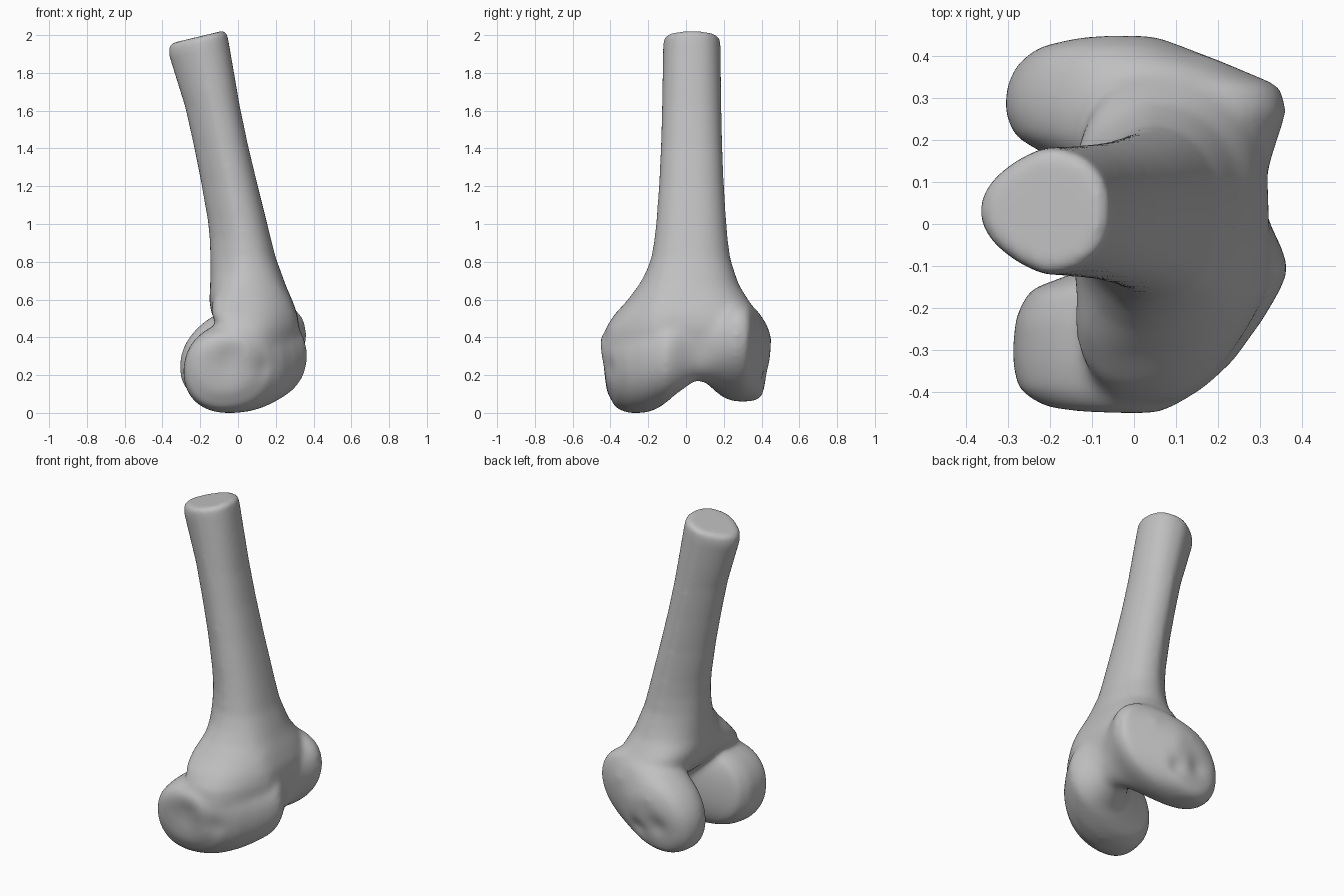
import bpy, bmesh, math
from mathutils import Vector

if "Cube" in bpy.data.objects:
    bpy.data.objects.remove(bpy.data.objects["Cube"], do_unlink=True)

SEG = 48
bm = bmesh.new()


def skin(rings):
    """Bridge equal rings of points into a closed shell."""
    loops = [[bm.verts.new(p) for p in ring] for ring in rings]
    for a, b in zip(loops, loops[1:]):
        for i in range(SEG):
            j = (i + 1) % SEG
            bm.faces.new((a[i], a[j], b[j], b[i]))
    bm.faces.new(loops[0][::-1])
    bm.faces.new(loops[-1])


def oval(a0, a1, b0, b1, power=2.0, point=0.0):
    """Superellipse in a box; point narrows the low side into a ridge."""
    out = []
    for i in range(SEG):
        t = 2 * math.pi * i / SEG
        c, s = math.cos(t), math.sin(t)
        c = math.copysign(abs(c) ** (2 / power), c)
        s = math.copysign(abs(s) ** (2 / power), s)
        s *= 1 - point * max(0, -c)
        out.append(((a0 + a1) / 2 + c * (a1 - a0) / 2,
                    (b0 + b1) / 2 + s * (b1 - b0) / 2))
    return out


# Shaft flaring into the lower body: z, x range, y range, ridge, tilt
shaft = [
    (0.26, 0.08, 0.28, -0.36, 0.32, 0, 0),
    (0.35, 0.00, 0.315, -0.43, 0.39, 0, 0),
    (0.43, -0.09, 0.325, -0.425, 0.41, 0, 0),
    (0.50, -0.14, 0.315, -0.38, 0.38, 0, 0),
    (0.57, -0.152, 0.29, -0.315, 0.335, 0, 0),
    (0.65, -0.148, 0.255, -0.255, 0.285, 0.1, 0),
    (0.72, -0.147, 0.23, -0.215, 0.26, 0.2, 0),
    (0.80, -0.147, 0.20, -0.185, 0.235, 0.25, 0),
    (0.90, -0.15, 0.175, -0.168, 0.222, 0.3, 0),
    (1.00, -0.16, 0.15, -0.157, 0.213, 0.3, 0),
    (1.20, -0.195, 0.10, -0.142, 0.20, 0.33, 0),
    (1.40, -0.235, 0.052, -0.133, 0.192, 0.33, 0),
    (1.60, -0.28, 0.01, -0.127, 0.187, 0.33, 0),
    (1.91, -0.365, -0.05, -0.122, 0.184, 0.33, 0.24),
    (1.955, -0.365, -0.06, -0.118, 0.18, 0.33, 0.24),
    (1.97, -0.345, -0.08, -0.098, 0.16, 0.33, 0.24),
]
rings = []
for z, x0, x1, y0, y1, ridge, tilt in shaft:
    ring = []
    for x, y in oval(x0, x1, y0, y1, 2.6 if z < 0.6 else 2.3, ridge):
        # The front narrows toward one side
        x += 0.38 * min(0, y + 0.16)
        ring.append((x, y, z + tilt * (x - (x0 + x1) / 2)))
    rings.append(ring)
skin(rings)

# Both condyles with the grooved bridge between them:
# y, x range, z range, forward rise
condyles = [
    (-0.458, -0.10, 0.05, 0.23, 0.37, 0.05),
    (-0.44, -0.22, 0.10, 0.09, 0.405, 0.08),
    (-0.40, -0.28, 0.17, 0.01, 0.435, 0.08),
    (-0.33, -0.29, 0.24, -0.02, 0.46, 0.08),
    (-0.23, -0.285, 0.31, -0.02, 0.475, 0.08),
    (-0.16, -0.25, 0.35, 0.00, 0.475, 0.08),
    (-0.11, -0.12, 0.37, 0.025, 0.475, 0.08),
    (-0.06, 0.00, 0.355, 0.065, 0.485, 0.06),
    (0.00, 0.03, 0.33, 0.11, 0.50, 0.03),
    (0.05, 0.04, 0.32, 0.145, 0.51, 0.03),
    (0.10, 0.00, 0.32, 0.13, 0.52, 0.08),
    (0.16, -0.20, 0.33, 0.09, 0.53, 0.16),
    (0.21, -0.285, 0.345, 0.065, 0.54, 0.22),
    (0.27, -0.31, 0.365, 0.05, 0.55, 0.25),
    (0.33, -0.305, 0.35, 0.05, 0.54, 0.25),
    (0.385, -0.28, 0.22, 0.06, 0.51, 0.25),
    (0.425, -0.23, 0.12, 0.08, 0.46, 0.2),
    (0.45, -0.12, 0.05, 0.22, 0.39, 0.15),
]
# Lower parts lean inward
skin([[(x, y * (1 - 0.22 * max(0, 0.33 - z)), z + rise * x)
       for x, z in oval(x0, x1, z0, z1, 2.2)]
      for y, x0, x1, z0, z1, rise in condyles])

bmesh.ops.recalc_face_normals(bm, faces=bm.faces)
mesh = bpy.data.meshes.new("thigh_bone_lower_end")
bm.to_mesh(mesh)
bm.free()
bone = bpy.data.objects.new("thigh_bone_lower_end", mesh)
bpy.context.collection.objects.link(bone)
bpy.context.view_layer.objects.active = bone
bone.select_set(True)

# Fuse the parts into one surface
remesh = bone.modifiers.new("fuse", "REMESH")
remesh.mode = "VOXEL"
remesh.voxel_size = 0.0125
bpy.ops.object.modifier_apply(modifier="fuse")

# Soften everything lightly and the joint end more
joint = bone.vertex_groups.new(name="joint_end")
for v in bone.data.vertices:
    joint.add([v.index], min(1, max(0, (1.1 - v.co.z) / 0.4)), "REPLACE")
for name, count, group in (("soften", 10, ""), ("blend", 22, "joint_end")):
    smooth = bone.modifiers.new(name, "SMOOTH")
    smooth.factor = 0.5
    smooth.iterations = count
    smooth.vertex_group = group
    bpy.ops.object.modifier_apply(modifier=name)

# Shallow dents and knobs: centre, push, radius
marks = [
    ((-0.05, -0.44, 0.25), (0, 0.018, 0), 0.09),
    ((0.13, -0.40, 0.22), (0, 0.012, 0), 0.06),
    ((-0.10, 0.43, 0.22), (0, -0.018, 0), 0.06),
    ((0.04, 0.43, 0.18), (0, -0.014, 0), 0.05),
    ((0.32, 0.07, 0.30), (-0.01, 0, 0), 0.09),
]
for centre, push, radius in marks:
    for v in bone.data.vertices:
        d = (v.co - Vector(centre)).length / radius
        if d < 3:
            v.co += Vector(push) * math.exp(-d * d)

# Rest on the ground
low = min(v.co.z for v in bone.data.vertices)
for v in bone.data.vertices:
    v.co.z -= low

mat = bpy.data.materials.new("bone_grey")
mat.use_nodes = True
grey = (0.53, 0.53, 0.53, 1)
mat.diffuse_color = grey
mat.node_tree.nodes["Principled BSDF"].inputs["Base Color"].default_value = grey
bone.data.materials.clear()
bone.data.materials.append(mat)
bpy.ops.object.shade_smooth_by_angle(angle=math.radians(50))
